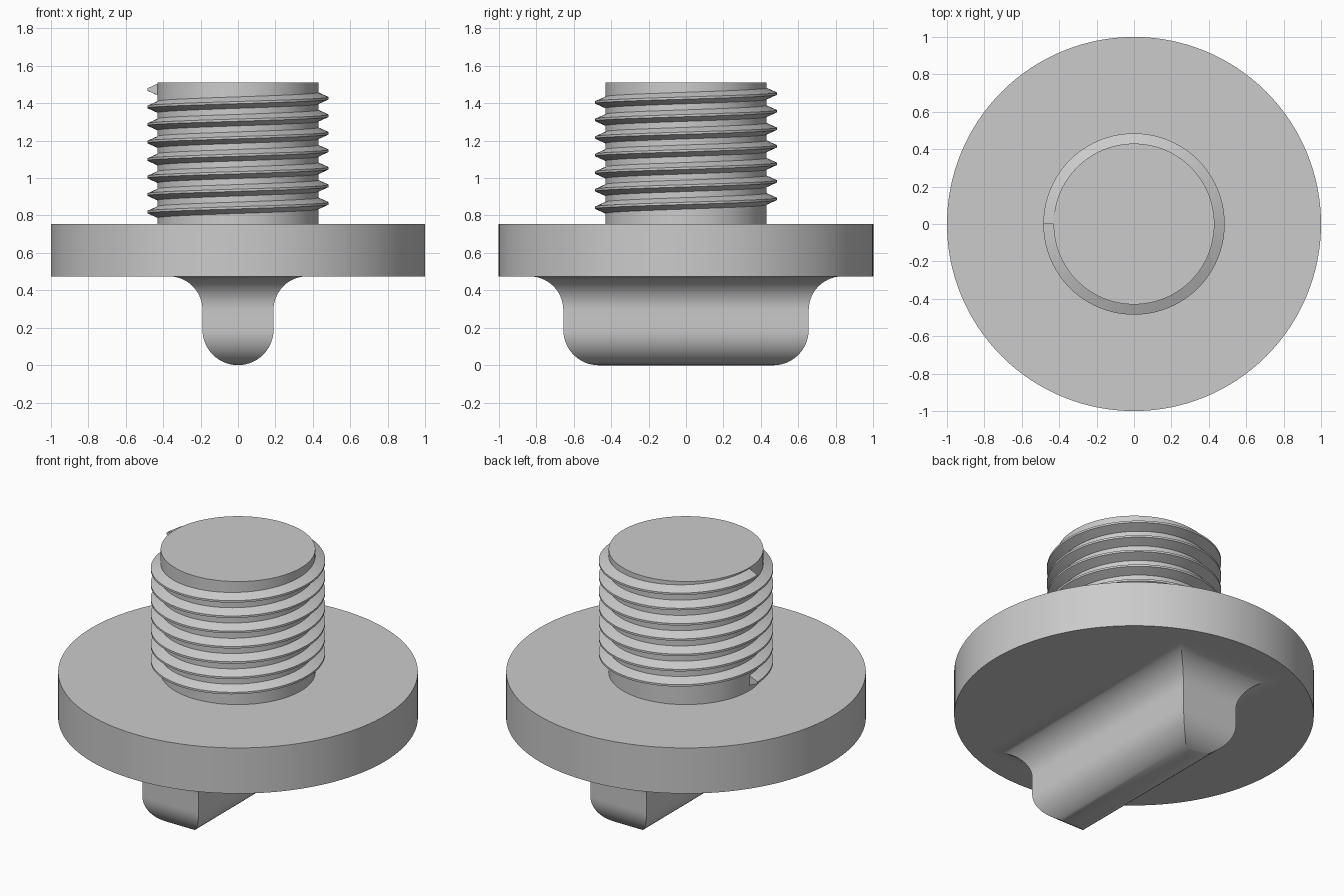
import bpy, bmesh, math

if "Cube" in bpy.data.objects:
    bpy.data.objects.remove(bpy.data.objects["Cube"])

grey = bpy.data.materials.new("plain grey")
grey.diffuse_color = (0.6, 0.6, 0.6, 1)
grey.use_nodes = True
grey.node_tree.nodes["Principled BSDF"].inputs["Base Color"].default_value = grey.diffuse_color


def finish(name, bm, angle=30):
    bmesh.ops.recalc_face_normals(bm, faces=bm.faces)
    mesh = bpy.data.meshes.new(name)
    bm.to_mesh(mesh)
    bm.free()
    mesh.materials.append(grey)
    obj = bpy.data.objects.new(name, mesh)
    bpy.context.collection.objects.link(obj)
    bpy.ops.object.select_all(action='DESELECT')
    obj.select_set(True)
    bpy.context.view_layer.objects.active = obj
    bpy.ops.object.shade_smooth_by_angle(angle=math.radians(angle))
    return obj


def cylinder(name, radius, z0, z1, sides):
    bm = bmesh.new()
    bmesh.ops.create_cone(bm, cap_ends=True, segments=sides, radius1=radius,
                          radius2=radius, depth=z1 - z0)
    bmesh.ops.translate(bm, verts=bm.verts, vec=(0, 0, (z0 + z1) / 2))
    return finish(name, bm)


def loft(bm, rings):
    """Skin closed rings of equal length and cap both ends."""
    rings = [[bm.verts.new(p) for p in ring] for ring in rings]
    n = len(rings[0])
    for a, b in zip(rings, rings[1:]):
        for i in range(n):
            j = (i + 1) % n
            bm.faces.new((a[i], a[j], b[j], b[i]))
    bm.faces.new(rings[0])
    bm.faces.new(rings[-1])


# Round flange and threaded shaft core
cylinder("flange", 1.0, 0.475, 0.755, 128)
cylinder("shaft", 0.43, 0.74, 1.51, 128)

# Right-handed helical thread, seven turns, starting on the left side
PITCH, TURNS, STEPS = 0.0937, 7, 96
section = [(0.425, -0.033), (0.485, -0.006), (0.485, 0.006), (0.425, 0.033)]
rings = []
for k in range(TURNS * STEPS + 1):
    t = k / STEPS
    a = math.pi + math.tau * t
    z = 0.818 + PITCH * t
    rings.append([(r * math.cos(a), r * math.sin(a), z + dz) for r, dz in section])
bm = bmesh.new()
loft(bm, rings)
finish("thread", bm)

# Drive key below: rounded bottom, straight sides, flared fillet, mitred corners
R, FILLET, TOP, EXTRA, N = 0.19, 0.18, 0.475, 0.465, 14
profile = []
for i in range(N + 1):
    a = math.pi / 2 * i / N
    profile.append((max(R * math.sin(a), 0.0005), R - R * math.cos(a)))
for i in range(N + 1):
    a = math.pi / 2 * i / N
    profile.append((R + FILLET * (1 - math.cos(a)), TOP - FILLET + FILLET * math.sin(a)))
bm = bmesh.new()
loft(bm, [[(sx * w, sy * (w + EXTRA), z) for sx, sy in ((-1, -1), (1, -1), (1, 1), (-1, 1))]
          for w, z in profile])
finish("drive_key", bm)
